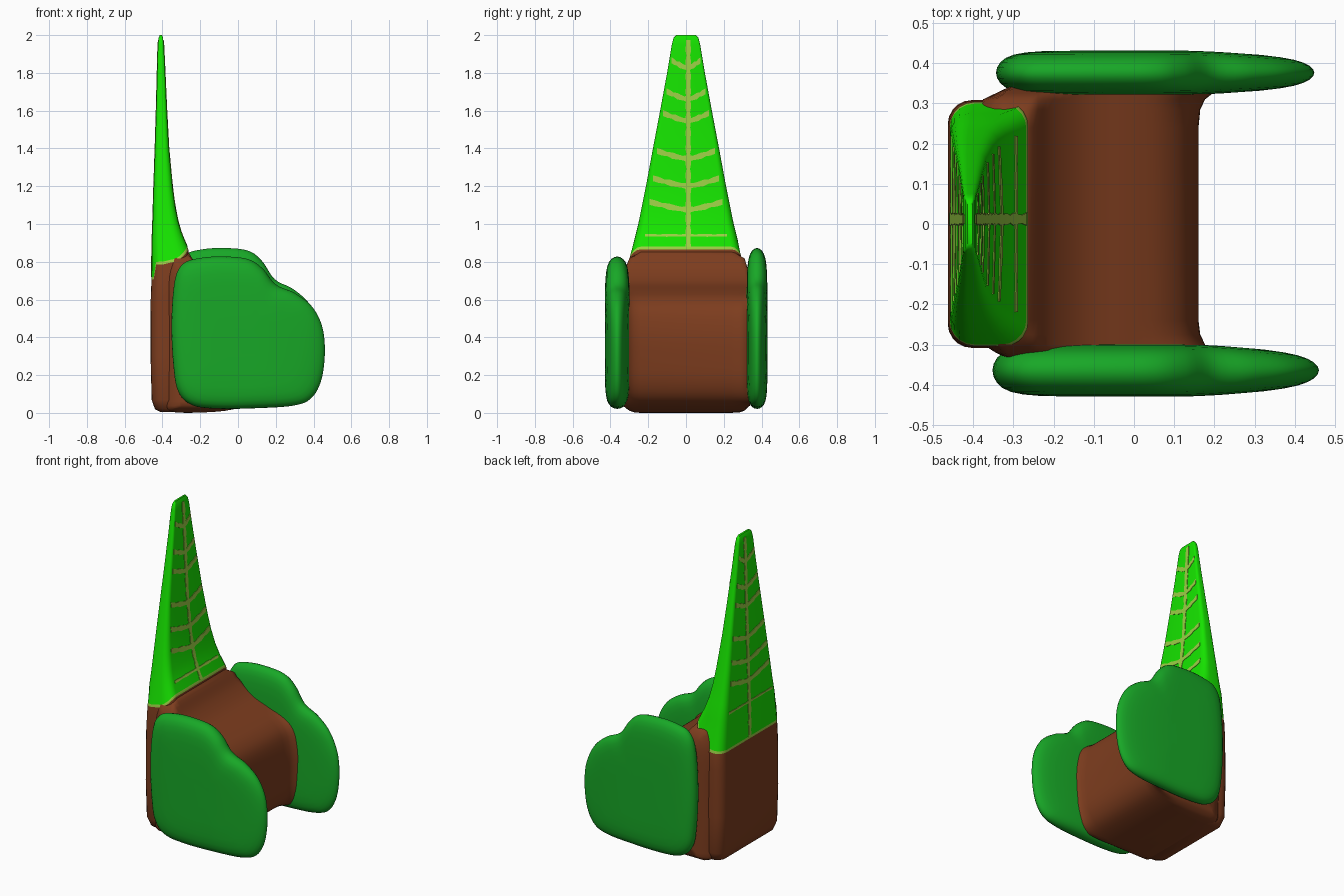
import bpy, bmesh, math

if "Cube" in bpy.data.objects:
    bpy.data.objects.remove(bpy.data.objects["Cube"])


def material(name, rgb):
    m = bpy.data.materials.new(name)
    m.diffuse_color = (*rgb, 1)
    m.use_nodes = True
    m.node_tree.nodes["Principled BSDF"].inputs["Base Color"].default_value = m.diffuse_color
    return m


BROWN = material("bark brown", (0.205, 0.046, 0.013))
LEAF = material("bright leaf green", (0.008, 0.78, 0.0))
ARM = material("dark leaf green", (0.009, 0.39, 0.02))
VEIN = material("vein yellow green", (0.33, 0.62, 0.06))


def loft(name, rings, mats, band_mats=None, angle=50):
    """Skin closed rings of equal length, cap both ends."""
    bm = bmesh.new()
    vs = [[bm.verts.new(p) for p in r] for r in rings]
    n = len(rings[0])
    for i in range(len(vs) - 1):
        for j in range(n):
            k = (j + 1) % n
            f = bm.faces.new((vs[i][j], vs[i][k], vs[i + 1][k], vs[i + 1][j]))
            f.material_index = band_mats[i] if band_mats else 0
    bm.faces.new(vs[0]).material_index = band_mats[0] if band_mats else 0
    bm.faces.new(vs[-1]).material_index = band_mats[-1] if band_mats else 0
    bmesh.ops.recalc_face_normals(bm, faces=bm.faces)
    me = bpy.data.meshes.new(name)
    bm.to_mesh(me)
    bm.free()
    for m in mats:
        me.materials.append(m)
    me.shade_smooth()
    me.set_sharp_from_angle(angle=math.radians(angle))
    ob = bpy.data.objects.new(name, me)
    bpy.context.collection.objects.link(ob)
    return ob


def smooth_loop(pts, steps=5):
    """Closed Catmull-Rom curve through 2D points."""
    out, n = [], len(pts)
    for i in range(n):
        a, b, c, d = (pts[(i + o) % n] for o in (-1, 0, 1, 2))
        for s in range(steps):
            t = s / steps
            out.append(tuple(0.5 * (2 * b[q] + (c[q] - a[q]) * t
                       + (2 * a[q] - 5 * b[q] + 4 * c[q] - d[q]) * t * t
                       + (3 * b[q] - a[q] - 3 * c[q] + d[q]) * t ** 3) for q in (0, 1)))
    return out


def interp(table, z):
    for (z0, a), (z1, b) in zip(table, table[1:]):
        if z <= z1:
            return a + (b - a) * (z - z0) / (z1 - z0)
    return table[-1][1]


# Backrest: brown base, thin rim, tapering leaf. Rows: z, back x, front x, half width, front lift
ROWS = [(0.005, -0.41, -0.28, 0.26, 0), (0.02, -0.44, -0.27, 0.288, 0),
        (0.07, -0.457, -0.27, 0.305, 0), (0.3, -0.463, -0.27, 0.308, 0),
        (0.6, -0.462, -0.27, 0.306, 0), (0.785, -0.458, -0.263, 0.303, 0.08),
        (0.80, -0.458, -0.268, 0.299, 0.08), (0.90, -0.456, -0.298, 0.275, 0.05),
        (1.0, -0.452, -0.317, 0.252, 0.015), (1.1, -0.449, -0.334, 0.232, 0),
        (1.2, -0.446, -0.347, 0.212, 0), (1.4, -0.439, -0.366, 0.175, 0),
        (1.6, -0.433, -0.377, 0.137, 0), (1.8, -0.428, -0.386, 0.10, 0),
        (1.95, -0.424, -0.393, 0.075, 0), (1.985, -0.42, -0.397, 0.066, 0),
        (2.0, -0.414, -0.402, 0.052, 0)]
rings = []
for z, x0, x1, w, lift in ROWS:
    r = min(0.06, 0.32 * (x1 - x0))
    ring = []
    for q, (cx, cy) in enumerate([(x1 - r, w - r), (x0 + r, w - r),
                                  (x0 + r, r - w), (x1 - r, r - w)]):
        for s in range(6):
            a = math.radians(90 * q + 18 * s)
            x = cx + r * math.cos(a)
            # the colour line sits lower on the back and the left side
            low = 0.08 if lift == 0.08 and 4 <= 6 * q + s <= 14 else 0
            ring.append((x, cy + r * math.sin(a), z - low + lift * ((x - x0) / (x1 - x0)) ** 4))
    rings.append(ring)
loft("leaf_backrest", rings, [BROWN, VEIN, LEAF], [0] * 5 + [1] + [2] * 10)

# Leaf veins: thin strips lying on the front and back of the leaf
FRONT = [(z + lift, x1) for z, x0, x1, w, lift in ROWS]
BACK = [(r[0] - (0.08 if r[4] == 0.08 else 0), r[1]) for r in ROWS]
WIDTH = [(r[0], r[3] - min(0.06, 0.32 * (r[2] - r[1]))) for r in ROWS]


def vein(name, path, width, table, vertical=False):
    rings = []
    for i, (y, z) in enumerate(path):
        h = width / 2 * (0.8 + 0.2 * math.cos(2.3 * i))
        dy, dz = (h, 0) if vertical else (0, h)
        a, b = (y - dy, z - dz), (y + dy, z + dz)
        rings.append([(interp(table, p[1]) + o, *p)
                      for p, o in ((a, -0.0025), (b, -0.0025), (b, 0.0025), (a, 0.0025))])
    loft(name, rings, [VEIN], angle=30)


for side, table, base in (("front", FRONT, 0.88), ("back", BACK, 0.72)):
    vein(f"midrib_{side}", [(0.012, base + (1.975 - base) * i / 40) for i in range(41)],
         0.032, table, True)
    for n, z in enumerate((0.94, 1.075, 1.20, 1.345, 1.545, 1.66, 1.825)):
        rise = 0.0 if n == 0 else 0.042
        for s in (-1, 1):
            reach = interp(WIDTH, z + rise)
            vein(f"side_vein_{side}", [(0.01 + s * (reach - 0.01 * s) * t / 6,
                                        z + rise * (t / 6) ** 1.3)
                                       for t in range(7)], 0.016 if n == 0 else 0.036, table)

# Seat: side profile lofted across, flaring into the arms
SEAT = smooth_loop([(-0.295, 0.89), (-0.25, 0.83), (-0.2, 0.755), (-0.12, 0.69), (0, 0.645),
                    (0.08, 0.605), (0.135, 0.54), (0.158, 0.43), (0.158, 0.3), (0.143, 0.16),
                    (0.095, 0.07), (0, 0.025), (-0.15, 0.004), (-0.37, 0.01),
                    (-0.40, 0.1), (-0.40, 0.4), (-0.40, 0.68), (-0.37, 0.80)], 4)
rings = []
for y, flare in ((-0.335, 1), (-0.32, 0.65), (-0.30, 0.3), (-0.275, 0.08), (-0.24, 0),
                 (0.24, 0), (0.285, 0.08), (0.31, 0.3), (0.325, 0.65), (0.34, 1)):
    ring = []
    for x, z in SEAT:
        if x > 0:
            x += 0.055 * flare * min(1, x / 0.1)
        elif x < -0.28:
            x += 0.09 * flare * min(1, (-0.28 - x) / 0.1)
        z = min(z, 0.86 - (0.14 * flare if flare > 0.2 else 0.35 * flare))
        ring.append((x, y, max(z, 0.04 * flare)))
    rings.append(ring)
loft("seat", rings, [BROWN], angle=70)

# Arms: leaf outline, pillowed through its thickness and thinner towards the front tip
OUTLINE = smooth_loop([(-0.335, 0.70), (-0.29, 0.79), (-0.2, 0.82), (-0.08, 0.828), (0.05, 0.815),
                       (0.13, 0.765), (0.2, 0.68), (0.3, 0.635), (0.39, 0.565), (0.445, 0.46),
                       (0.46, 0.32), (0.44, 0.17), (0.385, 0.075), (0.29, 0.038), (0.1, 0.025),
                       (-0.1, 0.022), (-0.24, 0.04), (-0.315, 0.11), (-0.342, 0.25), (-0.352, 0.48)])
LAYERS = [(0, 1), (0.25, 0.992), (0.48, 0.97), (0.67, 0.935), (0.82, 0.88),
          (0.92, 0.80), (0.98, 0.68), (1, 0.45), (1, 0.2)]
LAYERS = [(-t, s) for t, s in LAYERS[:0:-1]] + LAYERS
for name, cy, half, lift, sx in (("right_arm", -0.364, 0.065, 0, 1),
                                 ("left_arm", 0.376, 0.055, 0.045, 0.975)):
    rings = []
    for t, s in LAYERS:
        ring = []
        for x, z in OUTLINE:
            x = 0.03 + (x * sx - 0.03) * s
            z = 0.38 + (z + lift * max(0, min(1, (z - 0.5) / 0.3)) - 0.38) * s
            thin = 1 - 0.38 * max(0, (x - 0.12) / 0.34) ** 1.4
            ring.append((x, cy + half * t * thin, z))
        rings.append(ring)
    loft(name, rings, [ARM])
